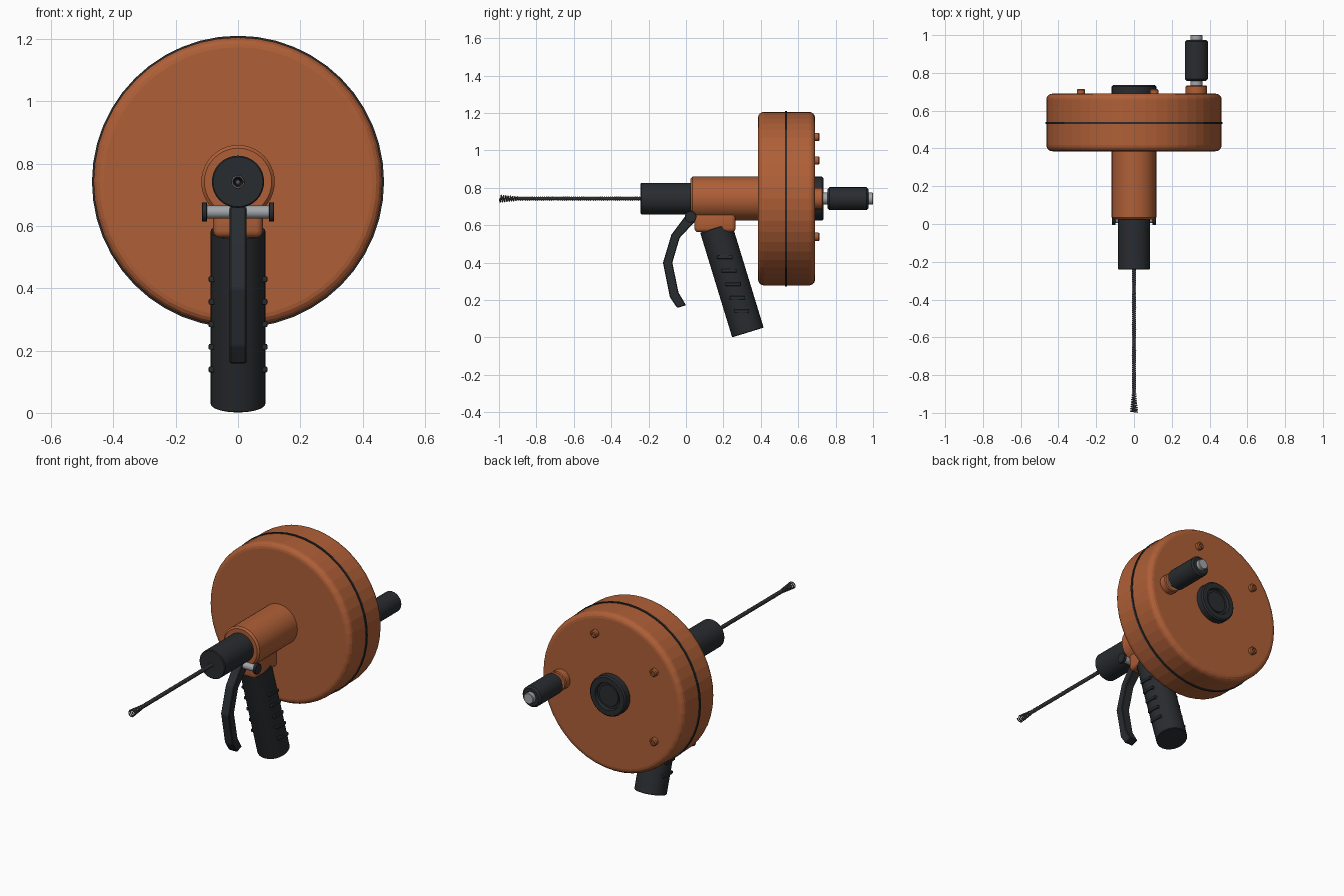
import bpy, bmesh
from math import sin, cos, pi, radians
from mathutils import Matrix, Vector

if "Cube" in bpy.data.objects:
    bpy.data.objects.remove(bpy.data.objects["Cube"])

ZC = 0.742  # height of the main axis


def material(name, rgb):
    m = bpy.data.materials.new(name)
    m.diffuse_color = (*rgb, 1)
    m.use_nodes = True
    m.node_tree.nodes["Principled BSDF"].inputs["Base Color"].default_value = m.diffuse_color
    return m


ORANGE = material("orange plastic", (0.43, 0.115, 0.038))
BLACK = material("black rubber", (0.022, 0.025, 0.029))
STEEL = material("steel", (0.36, 0.38, 0.40))
SPRING = material("dark spring steel", (0.10, 0.10, 0.11))


def finish(name, bm, mat, smooth=None):
    bmesh.ops.recalc_face_normals(bm, faces=bm.faces)
    me = bpy.data.meshes.new(name)
    bm.to_mesh(me)
    bm.free()
    me.materials.append(mat)
    ob = bpy.data.objects.new(name, me)
    bpy.context.collection.objects.link(ob)
    if smooth:
        bpy.ops.object.select_all(action='DESELECT')
        bpy.context.view_layer.objects.active = ob
        ob.select_set(True)
        bpy.ops.object.shade_smooth_by_angle(angle=radians(smooth))
    return ob


def lathe(name, profile, mat, origin=(0, 0, ZC), axis=(0, 1, 0), n=32, smooth=30, closed=False):
    """Turn (radius, distance) points around an axis; ends capped, or looped if closed."""
    bm = bmesh.new()
    rot = Vector((0, 0, 1)).rotation_difference(Vector(axis)).to_matrix().to_4x4()
    mtx = Matrix.Translation(origin) @ rot
    rings = [[bm.verts.new(mtx @ Vector((r * cos(2 * pi * i / n), r * sin(2 * pi * i / n), d)))
              for i in range(n)] for r, d in profile]
    pairs = list(zip(rings, rings[1:]))
    if closed:
        pairs.append((rings[-1], rings[0]))
    else:
        bm.faces.new(rings[0])
        bm.faces.new(rings[-1])
    for a, b in pairs:
        for i in range(n):
            j = (i + 1) % n
            bm.faces.new((a[i], a[j], b[j], b[i]))
    return finish(name, bm, mat, smooth)


def rod(r, a, b, c=0.0):
    """Cylinder profile with chamfer c."""
    return [(r - c, a), (r, a + c), (r, b - c), (r - c, b)] if c else [(r, a), (r, b)]


def box(name, centre, size, mat, bevel=0.0):
    bm = bmesh.new()
    bmesh.ops.create_cube(bm, size=1, matrix=Matrix.Translation(centre) @ Matrix.Diagonal((*size, 1)))
    if bevel:
        bmesh.ops.bevel(bm, geom=bm.edges[:], offset=bevel, segments=3, profile=0.5, affect='EDGES')
    return finish(name, bm, mat, 30 if bevel else None)


# Drum with rounded rims, and the dark seam around it
R, F, B, C = 0.464, 0.385, 0.69, 0.032
arc = [(C * (1 - cos(t)), C * (1 - sin(t))) for t in (0, pi / 8, pi / 4, 3 * pi / 8, pi / 2)]
drum = [(R - dr, F + dy) for dr, dy in reversed(arc)] + [(R - dr, B - dy) for dr, dy in arc]
lathe("drum", drum, ORANGE, n=48, smooth=None)
lathe("drum_seam", rod(0.469, 0.529, 0.541), BLACK, n=48, smooth=None)

# Neck and chuck, with the cable bore in the nose
lathe("neck", rod(0.118, 0.025, 0.40, 0.01), ORANGE, n=40)
lathe("chuck", rod(0.084, -0.242, 0.05, 0.004), BLACK, n=32)

# Back hub with raised rim
lathe("rear_hub", [(0.118, 0.685), (0.118, 0.727), (0.110, 0.735), (0.080, 0.735),
                   (0.076, 0.716), (0.064, 0.716), (0.062, 0.722)], BLACK, n=32)

# Cover screws with socket recesses
for k in (1, 2, 3):
    a = radians(72 * k)
    lathe(f"cover_screw_{k}", [(0.022, 0.68), (0.022, 0.709), (0.017, 0.715), (0.010, 0.715), (0.010, 0.705)],
          ORANGE, (0.347 * cos(a), 0, ZC + 0.347 * sin(a)), n=16)

# Crank
CRANK = (0.33, 0, ZC)
lathe("crank_boss", rod(0.057, 0.68, 0.733, 0.005), ORANGE, CRANK, n=24)
lathe("crank_shaft", rod(0.032, 0.70, 1.0, 0.003), STEEL, CRANK, n=16)
lathe("crank_grip", rod(0.061, 0.757, 0.975, 0.01), BLACK, CRANK, n=24)

# Handle mount, tilted pistol grip and ribs
box("handle_mount", (0, 0.155, 0.62), (0.16, 0.22, 0.115), ORANGE, 0.022)
tilt = radians(17)
axis = Vector((0, -sin(tilt), cos(tilt)))
foot = Vector((0, 0.331, 0.0265))
lathe("pistol_grip", rod(0.088, 0, 0.585, 0.003), BLACK, foot, axis, n=32)
for k in range(5):
    p = foot + axis * (0.118 + 0.0758 * k)
    box(f"grip_rib_{k + 1}", p, (0.188, 0.082, 0.018), BLACK, 0.003)

# Trigger lever: bent side profile extruded across x
outline = [(0.005, 0.660), (-0.078, 0.550), (-0.123, 0.400), (-0.086, 0.215), (-0.047, 0.158),
           (0.0, 0.172), (-0.040, 0.240), (-0.073, 0.400), (-0.034, 0.532), (0.050, 0.622), (0.045, 0.668)]
bm = bmesh.new()
face = bm.faces.new([bm.verts.new((-0.027, y, z)) for y, z in outline])
side = bmesh.ops.extrude_face_region(bm, geom=[face])
bmesh.ops.translate(bm, vec=(0.054, 0, 0), verts=[v for v in side["geom"] if isinstance(v, bmesh.types.BMVert)])
bmesh.ops.bevel(bm, geom=bm.edges[:], offset=0.004, segments=1, affect='EDGES')
finish("trigger_lever", bm, BLACK)

# Pivot pin and its two heads
PIVOT = (0, 0.025, 0.645)
lathe("pivot_pin", rod(0.021, -0.112, 0.112), STEEL, PIVOT, (1, 0, 0), n=20)
for s, label in ((-1, "left"), (1, "right")):
    lathe(f"pivot_head_{label}", rod(0.031, 0.099, 0.116, 0.002), BLACK, PIVOT, (s, 0, 0), n=20)


# Coiled cable: inner core, tight winding and flared tip
def coil(name, y0, y1, r0, r1, turns, wire, steps=10):
    cu = bpy.data.curves.new(name, 'CURVE')
    cu.dimensions = '3D'
    cu.bevel_depth = wire
    cu.bevel_resolution = 1
    cu.use_fill_caps = True
    sp = cu.splines.new('POLY')
    n = turns * steps
    sp.points.add(n)
    for i, pt in enumerate(sp.points):
        t, a = i / n, 2 * pi * i / steps
        r = r0 + (r1 - r0) * t
        pt.co = (r * cos(a), y0 + (y1 - y0) * t, ZC + r * sin(a), 1)
    cu.materials.append(SPRING)
    bpy.context.collection.objects.link(bpy.data.objects.new(name, cu))


lathe("cable_core", rod(0.008, -0.90, -0.23), SPRING, n=12)
coil("cable_winding", -0.235, -0.90, 0.0085, 0.0085, 64, 0.0035)
coil("cable_tip", -0.90, -0.9965, 0.0095, 0.019, 8, 0.0035, 16)
